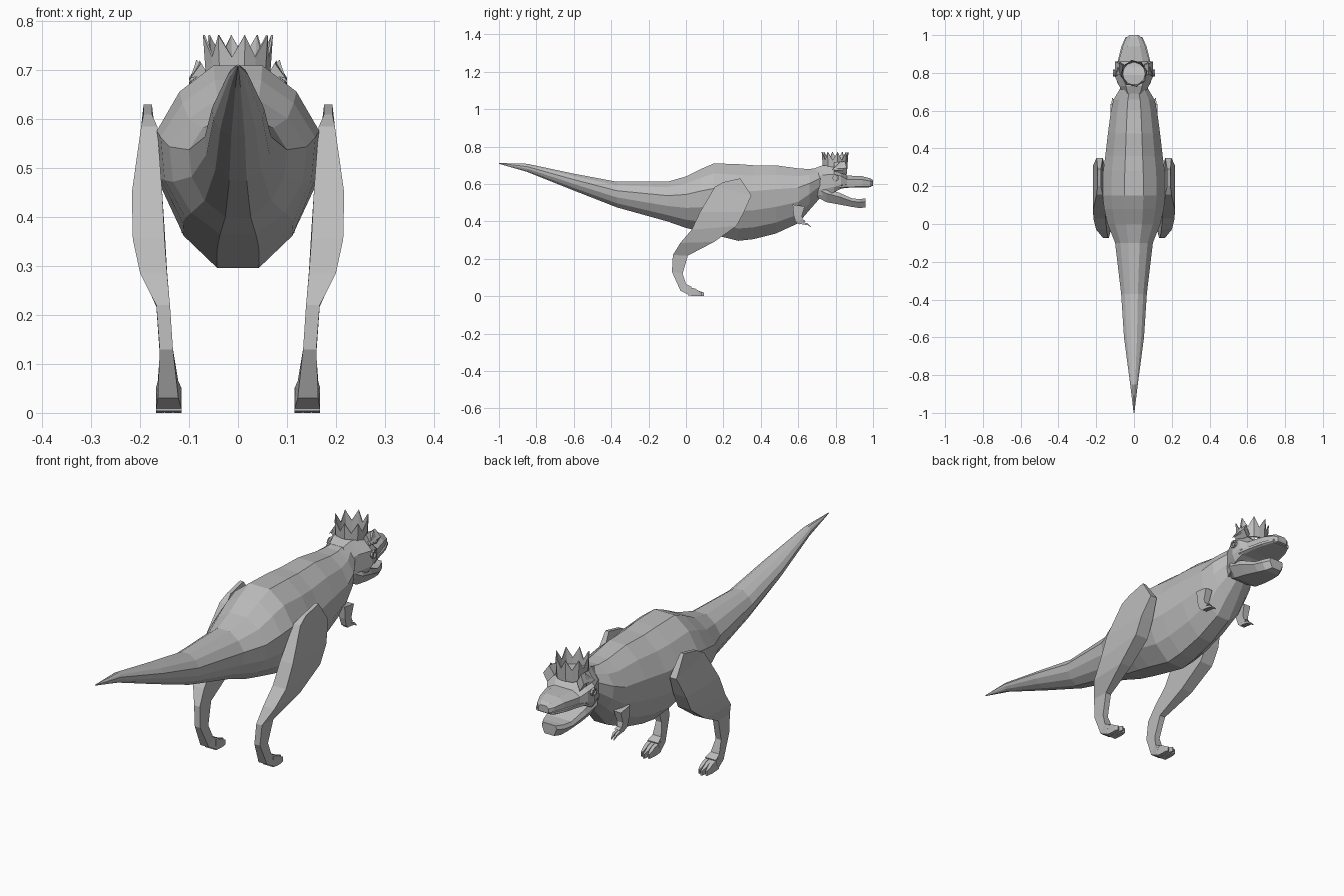
import bpy, math

if "Cube" in bpy.data.objects:
    bpy.data.objects.remove(bpy.data.objects["Cube"])

skin = bpy.data.materials.new("grey")
skin.diffuse_color = (0.5, 0.5, 0.5, 1)
skin.use_nodes = True
skin.node_tree.nodes["Principled BSDF"].inputs["Base Color"].default_value = skin.diffuse_color


def add(name, verts, faces, mirror=False):
    mesh = bpy.data.meshes.new(name)
    mesh.from_pydata(verts, [], faces)
    mesh.materials.append(skin)
    ob = bpy.data.objects.new(name, mesh)
    bpy.context.collection.objects.link(ob)
    bpy.context.view_layer.objects.active = ob
    ob.select_set(True)
    bpy.ops.object.mode_set(mode='EDIT')
    bpy.ops.mesh.select_all(action='SELECT')
    bpy.ops.mesh.normals_make_consistent(inside=False)
    bpy.ops.object.mode_set(mode='OBJECT')
    ob.select_set(False)
    if mirror:
        ob.modifiers.new("mirror", 'MIRROR')
    return ob


def loft(name, rings, mirror=False, closed=False):
    """Skin a list of equal-length point rings, with end caps unless closed."""
    n, m = len(rings[0]), len(rings)
    verts = [p for r in rings for p in r]
    faces = [(i * n + j, i * n + (j + 1) % n, (i + 1) % m * n + (j + 1) % n, (i + 1) % m * n + j)
             for i in range(m if closed else m - 1) for j in range(n)]
    if not closed:
        faces += [tuple(range(n)), tuple(range((m - 1) * n, m * n))]
    return add(name, verts, faces, mirror)


def section(half, y, top, bottom, w):
    """Symmetric cross-section scaled to a height range and half width."""
    mid, h = (top + bottom) / 2, (top - bottom) / 2
    pts = half + [(-a, b) for a, b in reversed(half)]
    return [(a * w, y, mid + b * h) for a, b in pts]


# Body and tail: y, top, bottom, half width
barrel = [(.3, 1), (.72, .72), (1, .3), (.95, -.22), (.68, -.68), (.26, -1)]
body = [(-1, .712, .708, .002), (-.85, .708, .665, .02), (-.6, .655, .565, .053),
        (-.37, .612, .475, .068), (-.1, .612, .40, .1), (0, .64, .365, .14),
        (.08, .68, .345, .158), (.15, .71, .328, .166), (.28, .706, .296, .163),
        (.36, .70, .305, .152), (.48, .70, .335, .138), (.6, .683, .39, .122),
        (.66, .68, .46, .108), (.73, .69, .54, .066)]
loft("body", [section(barrel, *s) for s in body])

# Skull and snout
boxy = [(.55, 1), (1, .35), (1, -.6), (.85, -1)]
skull = [(.69, .685, .53, .06), (.73, .70, .54, .078), (.79, .698, .555, .105),
         (.83, .675, .575, .1), (.86, .645, .583, .082), (.94, .642, .586, .06),
         (.985, .63, .586, .042), (1, .62, .59, .025)]
loft("upper_head", [section(boxy, *s) for s in skull])
lip = [(.82, .604, .575, .098), (.87, .604, .58, .084), (.94, .604, .581, .067), (.99, .604, .583, .044)]
loft("upper_lip", [section(boxy, *s) for s in lip])

# Lower jaw
wedge = [(.9, 1), (1, .3), (.65, -1)]
jaw = [(.70, .60, .53, .06), (.75, .575, .503, .09), (.82, .553, .49, .085),
       (.89, .522, .477, .068), (.93, .52, .471, .055), (.96, .522, .475, .036)]
loft("lower_jaw", [section(wedge, *s) for s in jaw])

# Brow horns
loft("brow_horn", [[(.06, .79, .69), (.085, .79, .665), (.1, .79, .68), (.075, .79, .715)],
                   [(.055, .845, .68), (.08, .86, .65), (.1, .86, .685), (.078, .85, .72)]], True)
add("cheek_horn", [(.065, .80, .70), (.1, .78, .675), (.1, .84, .67), (.085, .83, .722)],
    [(0, 1, 2), (0, 2, 3), (0, 1, 3), (1, 2, 3)], True)

# Eye rings
eye = []
for i in range(8):
    a = math.tau * i / 8
    eye.append([(x, .8 + r * math.cos(a), .632 + r * math.sin(a))
                for x, r in ((.1, .018), (.112, .018), (.112, .011), (.1, .011))])
loft("eye", eye, True, True)

# Crown: a thin flared band whose upper edge alternates between points and notches
crown = []
for i in range(16):
    a = math.tau * (i + .5) / 16
    tip = i % 2 == 0
    z, r = (.772, .073) if tip else (.727, .064)
    crown.append([(q * math.cos(a), .797 + q * math.sin(a), h)
                  for q, h in ((.066, .675), (r, z), (r - .004, z), (.058, .675))])
loft("crown", crown, False, True)

# Legs: front (y, z), back (y, z), inner x, outer x
leg = [((.29, .63), (.20, .61), .176, .193), ((.35, .54), (.155, .585), .165, .198),
       ((.31, .45), (.075, .45), .155, .217), ((.27, .375), (.03, .355), .15, .215),
       ((.15, .29), (-.03, .285), .145, .20), ((.01, .217), (-.07, .22), .139, .167),
       ((-.018, .12), (-.075, .13), .133, .16), ((0, .065), (-.03, .03), .122, .164),
       ((.03, .05), (.015, .006), .115, .168)]
loft("leg", [[(xi, *f), (xo, *f), (xo, *b), (xi, *b)] for f, b, xi, xo in leg], True)

# Three toes on each foot
for k, x in enumerate((.124, .1415, .159)):
    reach = .095 if k == 1 else .085
    loft("toe", [[(x - w, y, b), (x + w, y, b), (x + w, y, t), (x - w, y, t)]
                 for y, b, t, w in ((.01, .004, .05, .009), (.05, 0, .04, .008),
                                    (.07, .001, .028, .007), (reach, 0, .02, .003))], True)

# Small arms
arm = [((.57, .49), (.635, .48), .09, .125), ((.575, .435), (.62, .43), .095, .124),
       ((.585, .40), (.625, .41), .098, .122), ((.605, .383), (.64, .402), .096, .118)]
loft("arm", [[(xi, *f), (xo, *f), (xo, *b), (xi, *b)] for f, b, xi, xo in arm], True)
for x in (.1, .113):
    loft("claw", [[(x - w, y, z - w), (x + w, y, z - w), (x + w, y, z + w), (x - w, y, z + w)]
                  for y, z, w in ((.61, .392, .006), (.65, .385, .005), (.668, .37, .002))], True)
